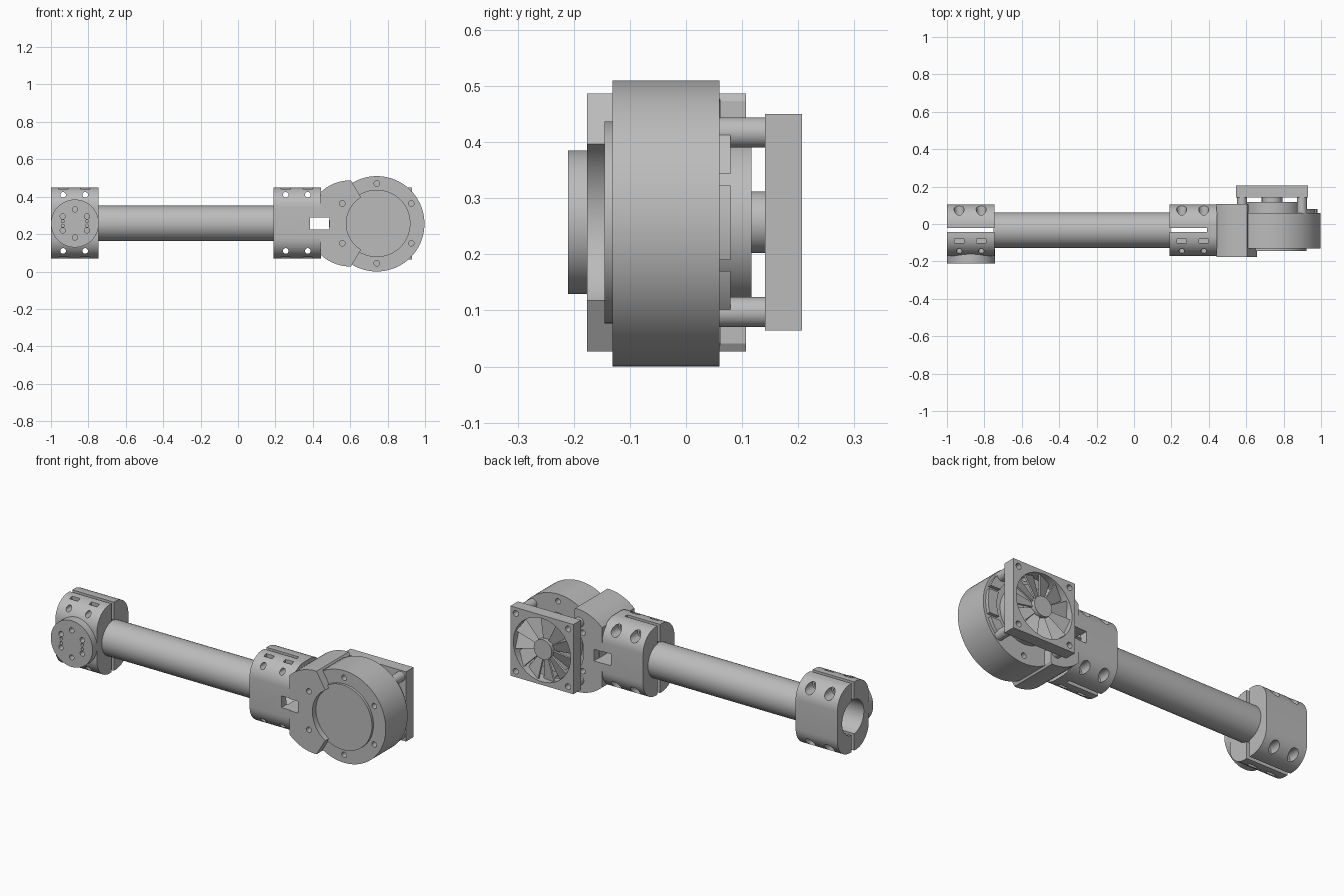
import bpy, bmesh
from math import sin, cos, pi, radians
from mathutils import Matrix, Vector

old = bpy.data.objects.get("Cube")
if old:
    bpy.data.objects.remove(old, do_unlink=True)

grey = bpy.data.materials.new("machined grey")
grey.use_nodes = True
tone = (0.5, 0.5, 0.5, 1)
grey.diffuse_color = tone
grey.node_tree.nodes["Principled BSDF"].inputs["Base Color"].default_value = tone

MID = 0.257            # height of the arm axis
AXIS_Y = -0.033        # depth of the arm axis
MX = 0.742             # motor centre


def prism(name, pts, a, b, axis="y", fillet=0):
    """Extrude a 2D outline from a to b along an axis, optionally rounding both end rims."""
    bm = bmesh.new()
    place = (lambda u, v, t: (u, t, v)) if axis == "y" else (lambda u, v, t: (t, u, v))
    lo = [bm.verts.new(place(u, v, a)) for u, v in pts]
    hi = [bm.verts.new(place(u, v, b)) for u, v in pts]
    ends = [bm.faces.new(lo), bm.faces.new(hi)]
    for i in range(len(pts)):
        j = (i + 1) % len(pts)
        bm.faces.new((lo[i], lo[j], hi[j], hi[i]))
    if fillet:
        rims = [e for f in ends for e in f.edges]
        bmesh.ops.bevel(bm, geom=rims, offset=fillet, segments=6, profile=0.5, affect="EDGES")
    bmesh.ops.recalc_face_normals(bm, faces=bm.faces)
    mesh = bpy.data.meshes.new(name)
    bm.to_mesh(mesh)
    bm.free()
    mesh.materials.append(grey)
    ob = bpy.data.objects.new(name, mesh)
    bpy.context.collection.objects.link(ob)
    return ob


def arc(u, v, r, a0, a1, n):
    return [(u + r * cos(radians(a0 + (a1 - a0) * i / n)),
             v + r * sin(radians(a0 + (a1 - a0) * i / n))) for i in range(n + 1)]


def cyl(name, u, v, r, a, b, axis="y", n=64):
    return prism(name, arc(u, v, r, 0, 360, n)[:-1], a, b, axis)


def box(name, x0, x1, y0, y1, z0, z1):
    return prism(name, [(x0, z0), (x1, z0), (x1, z1), (x0, z1)], y0, y1)


def boolean(ob, tools, op="DIFFERENCE"):
    """Apply each tool to the object and discard the tools."""
    bpy.context.view_layer.objects.active = ob
    for tool in tools:
        mod = ob.modifiers.new("cut", "BOOLEAN")
        mod.operation, mod.solver, mod.object = op, "EXACT", tool
        bpy.ops.object.modifier_apply(modifier=mod.name)
        bpy.data.objects.remove(tool, do_unlink=True)


def ring(u, v, r, hole, count, a, b, start=90):
    return [cyl("drill", u + r * cos(radians(start + 360 * i / count)),
                v + r * sin(radians(start + 360 * i / count)), hole, a, b, n=20)
            for i in range(count)]


def clamp(name, x0, bore_from, bore_to):
    """Split tube clamp with a rounded section, bolt holes, counterbores and nut slots."""
    hy, hz, r = 0.1375, 0.19, 0.11
    section = []
    for sy, sz, a in ((1, 1, 0), (-1, 1, 90), (-1, -1, 180), (1, -1, 270)):
        section += arc(AXIS_Y + sy * (hy - r), 0.26 + sz * (hz - r), r, a, a + 90, 12)
    ob = prism(name, section, x0, x0 + 0.255, "x", 0.035)
    tools = [cyl("bore", AXIS_Y, MID, 0.095, bore_from, bore_to, "x"),
             box("split", bore_from, bore_to, -0.044, -0.022, -0.1, 0.7)]
    for x in (x0 + 0.065, x0 + 0.183):
        for s in (-1, 1):
            z = 0.26 + s * 0.15
            tools += [cyl("bolt", x, z, 0.015, -0.3, 0.3, n=20),
                      cyl("counterbore", x, z, 0.027, 0.022, 0.3, n=28),
                      box("nut", x - 0.025, x + 0.025, -0.102, -0.08,
                          *sorted((z - s * 0.015, z + s * 0.1)))]
    boolean(ob, tools)
    return ob


# Arm tube
tube = cyl("arm_tube", AXIS_Y, MID, 0.095, -0.75, 0.195, "x")
boolean(tube, [cyl("bore", AXIS_Y, MID, 0.084, -1, 0.5, "x")])

# Clamps at both ends
clamp("end_clamp", -1.0, -1.1, -0.7)
motor_clamp = clamp("motor_clamp", 0.19, 0.1, 0.39)
boolean(motor_clamp, [box("window", 0.385, 0.5, -0.3, 0.3, 0.225, 0.29)])

# Output flange on the end clamp
flange = cyl("output_flange", -0.872, MID, 0.128, -0.21, -0.13)
boolean(flange, ring(-0.872, MID, 0.075, 0.014, 6, -0.25, -0.17)
        + [cyl("pin", -0.872 + s * 0.065, MID + dz, 0.008, -0.25, -0.18, n=16)
           for s in (-1, 1) for dz in (-0.012, 0.012)])

# Motor bracket: disc limited to a sector facing the arm
far = 0.6
bracket = cyl("motor_bracket", 0.6, MID, 0.23, -0.176, 0.107, n=96)
sector = prism("sector", [(MX, MID)] + arc(MX, MID, far, 121, 239, 12), -0.3, 0.3)
boolean(bracket, [sector], "INTERSECT")
boolean(bracket, [box("clamp_side", 0.2, 0.44, -0.3, 0.3, -0.1, 0.6),
                  cyl("boss_clearance", MX, MID, 0.163, -0.3, 0.3),
                  box("back_trim", 0.612, 0.8, 0.03, 0.3, -0.1, 0.6),
                  cyl("back_clearance", MX, MID, 0.19, 0.0, 0.3),
                  cyl("motor_pocket", MX, MID, 0.256, -0.13, 0.061, n=96),
                  box("window", 0.4, 0.49, -0.3, 0.3, 0.225, 0.29)]
        + ring(MX, MID, 0.213, 0.015, 6, -0.3, 0.3))

# Motor housing with mounting holes
housing = cyl("motor_housing", MX, 0.255, 0.255, -0.131, 0.06, n=96)
boolean(housing, ring(MX, MID, 0.213, 0.015, 6, -0.3, -0.08)
        + ring(MX, MID, 0.213, 0.015, 6, 0.02, 0.2))
cyl("motor_front_plate", MX, MID, 0.18, -0.145, -0.12)
cyl("motor_rear_cover", MX, MID, 0.15, 0.05, 0.117)

# Rear rim segment with two cable notches
rim = prism("rear_rim", arc(MX, MID, 0.24, -45, 45, 24) + arc(MX, MID, 0.185, 45, -45, 24),
            0.05, 0.079)
boolean(rim, [box("notch", 0.8, 1.1, 0.06, 0.2, z - 0.01, z + 0.01) for z in (0.18, 0.333)])

# Fan frame and its posts
CX, HALF = 0.738, 0.193
frame = box("fan_frame", CX - HALF, CX + HALF, 0.141, 0.207, MID - HALF, MID + HALF)
corners = [(CX + sx * 0.16, MID + sz * 0.16) for sx in (-1, 1) for sz in (-1, 1)]
boolean(frame, [cyl("opening", CX, MID, 0.175, 0.1, 0.3)]
        + [cyl("screw", x, z, 0.016, 0.16, 0.3, n=20) for x, z in corners])
for i, (x, z) in enumerate(corners):
    cyl(f"fan_post_{i + 1}", x, z, 0.027, 0.05, 0.145, n=32)

# Fan rotor
cyl("fan_hub", CX, MID, 0.055, 0.11, 0.2)
BLADES = 11
for i in range(BLADES):
    blade = prism(f"fan_blade_{i + 1}",
                  [(0.045, -0.015), (0.172, -0.046), (0.172, 0.046), (0.045, 0.015)],
                  -0.004, 0.004)
    turn = Matrix.Rotation(2 * pi * i / BLADES, 4, "Y") @ Matrix.Rotation(radians(20), 4, "X")
    blade.data.transform(Matrix.Translation(Vector((CX, 0.175, MID))) @ turn)

# Smooth round surfaces, keep machined edges crisp
bpy.ops.object.select_all(action="DESELECT")
for ob in bpy.context.collection.objects:
    if ob.type == "MESH" and grey.name in ob.data.materials:
        ob.select_set(True)
        bpy.context.view_layer.objects.active = ob
bpy.ops.object.shade_smooth_by_angle(angle=radians(30))
